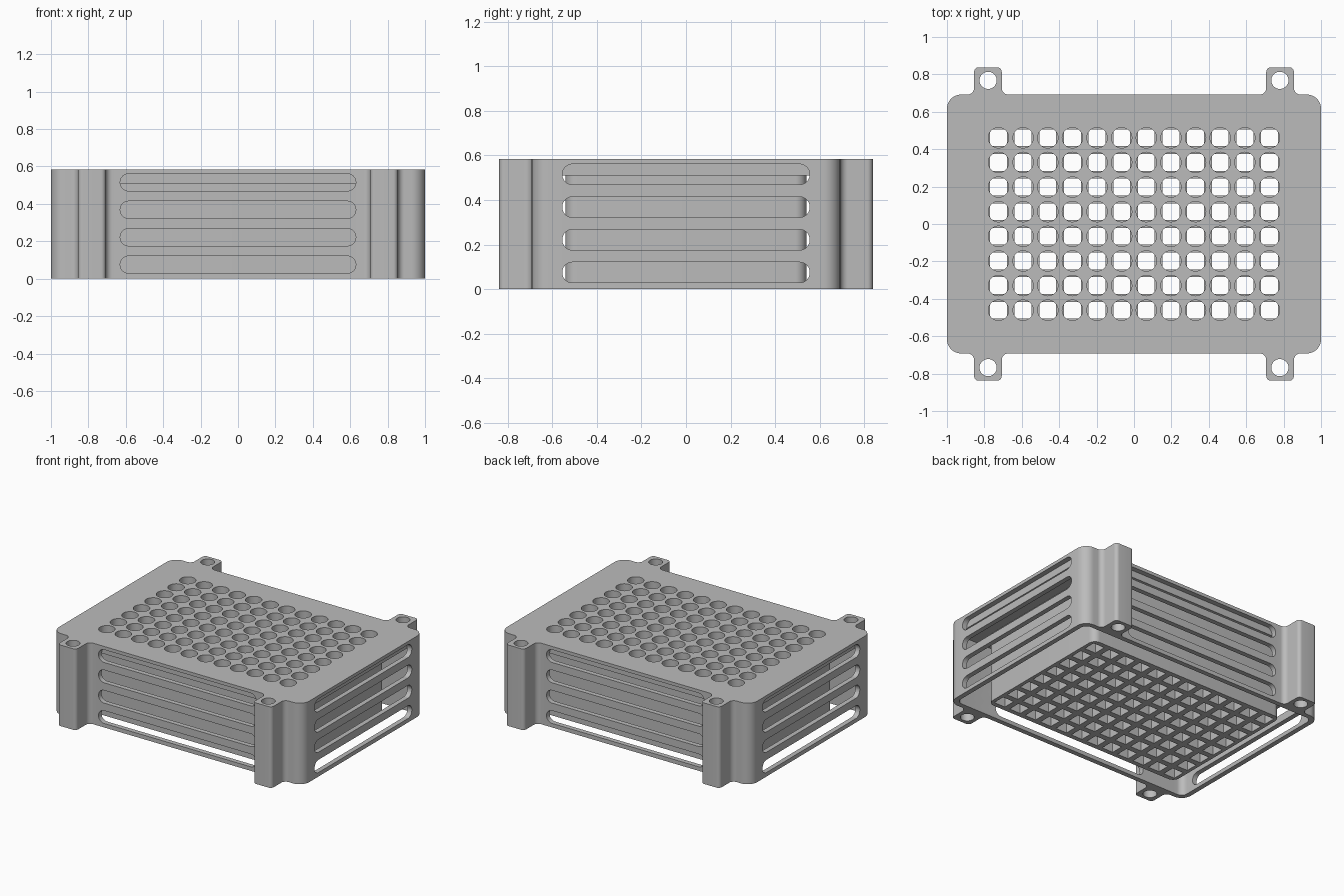
import bpy, bmesh, math
from mathutils import Matrix, Vector

if "Cube" in bpy.data.objects:
    bpy.data.objects.remove(bpy.data.objects["Cube"], do_unlink=True)

HEIGHT, CEILING = 0.585, 0.51      # overall height, underside of the top plate
HALF_X, HALF_Y = 1.0, 0.692        # main body
WALL = 0.035
CORE_X, CORE_Y = 0.795, 0.54       # inner block holding the wells
PITCH = 0.1317

grey = bpy.data.materials.new("plain_grey")
grey.use_nodes = True
grey.diffuse_color = (0.5, 0.5, 0.5, 1)
grey.node_tree.nodes["Principled BSDF"].inputs["Base Color"].default_value = (0.5, 0.5, 0.5, 1)


def rounded(corners, steps=8):
    """Outline from (x, y, radius) corners, filleted both inward and outward."""
    out = []
    for i, (x, y, r) in enumerate(corners):
        p = Vector((x, y))
        a = (Vector(corners[i - 1][:2]) - p).normalized()
        b = (Vector(corners[(i + 1) % len(corners)][:2]) - p).normalized()
        for k in range(steps + 1 if r else 1):
            t = math.pi / 2 * k / steps
            out.append(p + r * (a + b) - r * (b * math.cos(t) + a * math.sin(t)))
    return out


def rectangle(hx, hy, r=0, steps=8):
    return rounded([(-hx, -hy, r), (hx, -hy, r), (hx, hy, r), (-hx, hy, r)], steps)


def circle(r, sides):
    return [Vector((r * math.cos(2 * math.pi * i / sides), r * math.sin(2 * math.pi * i / sides)))
            for i in range(sides)]


def prism(bm, outline, z0, z1, matrix=Matrix()):
    """Extrude an outline from z0 to z1, then place it."""
    low = [bm.verts.new(matrix @ Vector((p.x, p.y, z0))) for p in outline]
    high = [bm.verts.new(matrix @ Vector((p.x, p.y, z1))) for p in outline]
    bm.faces.new(low[::-1])
    bm.faces.new(high)
    for i in range(len(low)):
        j = (i + 1) % len(low)
        bm.faces.new((low[i], low[j], high[j], high[i]))


def make(name, bm):
    bmesh.ops.recalc_face_normals(bm, faces=bm.faces)
    mesh = bpy.data.meshes.new(name)
    bm.to_mesh(mesh)
    bm.free()
    mesh.materials.append(grey)
    ob = bpy.data.objects.new(name, mesh)
    bpy.context.collection.objects.link(ob)
    return ob


def cut(target, cutter):
    """Subtract the cutter for good and discard it."""
    mod = target.modifiers.new("cut", 'BOOLEAN')
    mod.operation, mod.solver, mod.object = 'DIFFERENCE', 'EXACT', cutter
    bpy.context.view_layer.objects.active = target
    bpy.ops.object.modifier_apply(modifier=mod.name)
    bpy.data.objects.remove(cutter, do_unlink=True)


# Body outline: rounded rectangle with four mounting ears, one quarter mirrored
quarter = [(HALF_X, HALF_Y, 0.075), (0.855, HALF_Y, 0.035), (0.855, 0.838, 0.025),
           (0.707, 0.838, 0.025), (0.707, HALF_Y, 0.035)]
half = quarter + [(-x, y, r) for x, y, r in reversed(quarter)]
outline = half + [(x, -y, r) for x, y, r in reversed(half)]
bm = bmesh.new()
prism(bm, rounded(outline), 0, HEIGHT)
rack = make("rack_body", bm)

# Open moat between the outer wall and the inner block
bm = bmesh.new()
prism(bm, rectangle(HALF_X - WALL, HALF_Y - WALL, 0.045), -0.1, CEILING)
moat = make("moat_cutter", bm)
bm = bmesh.new()
prism(bm, rectangle(CORE_X, CORE_Y, 0.05), -0.2, HEIGHT + 0.1)
cut(moat, make("core_cutter", bm))
cut(rack, moat)

# Four long vents in each side wall
bm = bmesh.new()
for level in range(4):
    z = 0.075 + level * 0.1467
    for turn in range(4):
        length, reach = (0.63, HALF_Y) if turn % 2 == 0 else (0.555, HALF_X)
        place = (Matrix.Rotation(turn * math.pi / 2, 4, 'Z') @ Matrix.Translation((0, 0, z))
                 @ Matrix.Rotation(math.pi / 2, 4, 'X'))
        prism(bm, rectangle(length, 0.046, 0.0455), reach - WALL - 0.002, reach + 0.1, place)
cut(rack, make("vent_cutter", bm))

# Wells: square through the block, round through the top plate; screw holes in the ears
square, circular = bmesh.new(), bmesh.new()
for i in range(12):
    for j in range(8):
        place = Matrix.Translation(((i - 5.5) * PITCH, (j - 3.5) * PITCH, 0))
        prism(square, rectangle(0.045, 0.045), -0.1, CEILING + 0.01, place)
        prism(circular, circle(0.0545, 32), CEILING, HEIGHT + 0.1, place)
for sx in (-1, 1):
    for sy in (-1, 1):
        prism(circular, circle(0.046, 32), -0.1, HEIGHT + 0.1,
              Matrix.Translation((sx * 0.78, sy * 0.768, 0)))
cut(rack, make("square_well_cutter", square))
cut(rack, make("round_hole_cutter", circular))

# Smooth the fillets, keep the edges crisp
bpy.ops.object.select_all(action='DESELECT')
rack.select_set(True)
bpy.context.view_layer.objects.active = rack
bpy.ops.object.shade_smooth_by_angle(angle=math.radians(30))
